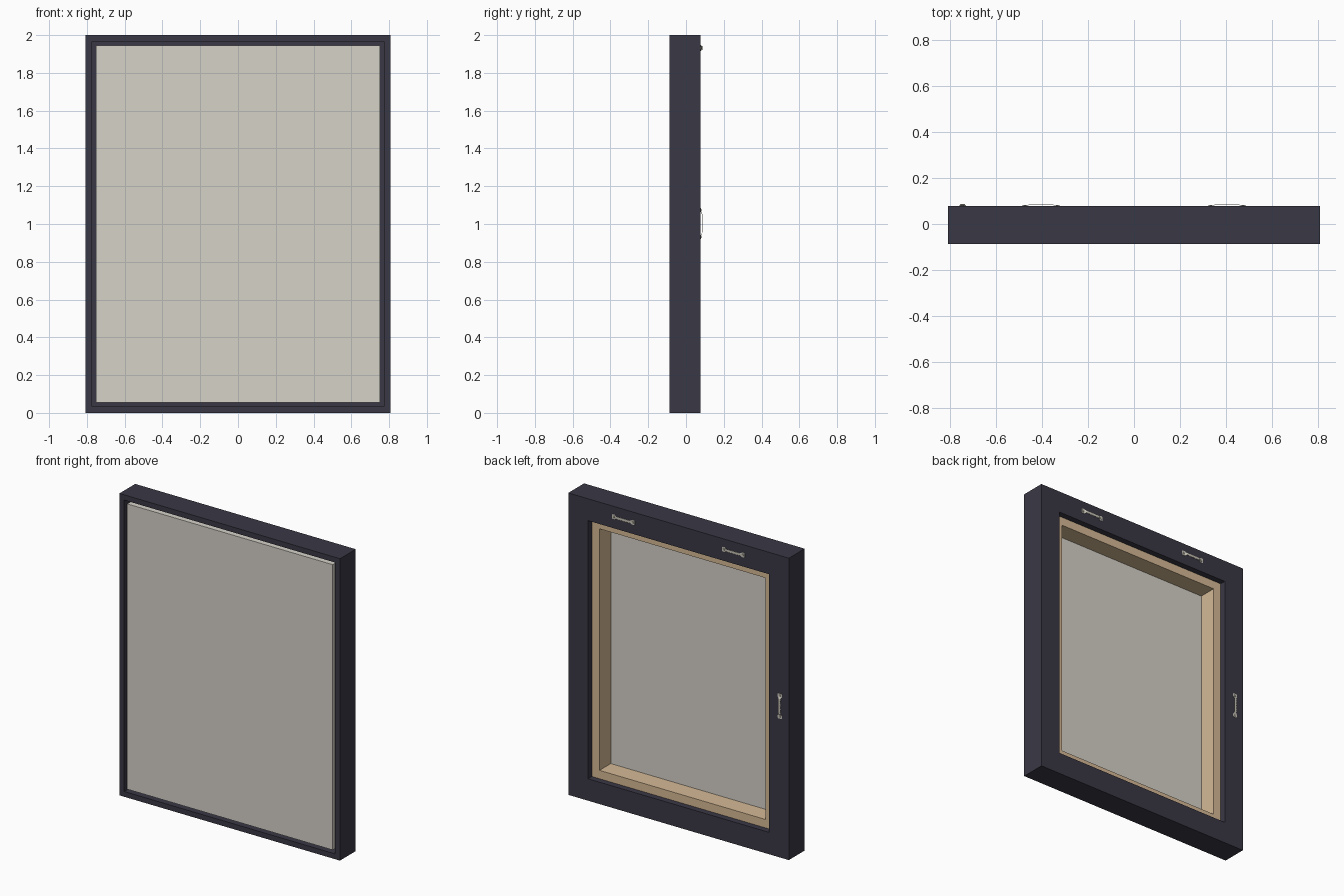
import bpy, bmesh, math
from mathutils import Matrix

if "Cube" in bpy.data.objects:
    bpy.data.objects.remove(bpy.data.objects["Cube"])

W, H = 0.808, 1.0            # half width and half height of the frame
FRONT, BACK = -0.087, 0.078  # frame depth


def srgb(r, g, b):
    lin = [((c / 255 + 0.055) / 1.055) ** 2.4 for c in (r, g, b)]
    return (*lin, 1)


def material(name, col):
    m = bpy.data.materials.new(name)
    m.diffuse_color = srgb(*col)
    m.use_nodes = True
    m.node_tree.nodes["Principled BSDF"].inputs["Base Color"].default_value = m.diffuse_color
    return m


dark = material("dark frame paint", (58, 56, 69))
cloth = material("canvas cloth", (214, 210, 201))
wood = material("pale wood", (214, 186, 150))
metal = material("hanger metal", (200, 196, 184))


def finish(name, bm, mat):
    bmesh.ops.recalc_face_normals(bm, faces=bm.faces)
    me = bpy.data.meshes.new(name)
    bm.to_mesh(me)
    bm.free()
    me.materials.append(mat)
    ob = bpy.data.objects.new(name, me)
    bpy.context.collection.objects.link(ob)
    return ob


def ring(name, profile, mat):
    """Sweep a closed (inset, y) profile round the rectangle with mitred corners."""
    bm = bmesh.new()
    rows = []
    for sx, sz in ((-1, -1), (1, -1), (1, 1), (-1, 1)):
        rows.append([bm.verts.new((sx * (W - i), y, H + sz * (H - i))) for i, y in profile])
    n = len(profile)
    for k in range(4):
        a, b = rows[k], rows[(k + 1) % 4]
        for j in range(n):
            bm.faces.new((a[j], a[(j + 1) % n], b[(j + 1) % n], b[j]))
    return finish(name, bm, mat)


def box(name, x, y, z, mat):
    bm = bmesh.new()
    bmesh.ops.create_cube(bm, size=1)
    for v in bm.verts:
        v.co = [r[0] + (c + 0.5) * (r[1] - r[0]) for c, r in zip(v.co, (x, y, z))]
    return finish(name, bm, mat)


# L-shaped floating frame: thin outer lip and wide back flange
ring("floater_frame", [(0, FRONT), (0.035, FRONT), (0.035, 0.038), (0.145, 0.038),
                       (0.145, BACK), (0, BACK)], dark)

# wooden stretcher bars behind the canvas
ring("stretcher_bars", [(0.058, -0.081), (0.2, -0.081), (0.2, 0.037), (0.058, 0.037)], wood)

# canvas front and the cloth wrapped round the sides
G = 0.055
box("canvas_front", (-W + G, W - G), (-0.085, -0.081), (G, 2 * H - G), cloth)
ring("canvas_wrap", [(G, -0.081), (0.058, -0.081), (0.058, 0.037), (G, 0.037)], cloth)


def hanger(name, x, z, turn):
    """Sawtooth hanger: flat nailed tabs, raised toothed bridge."""
    place = Matrix.Translation((x, BACK, z)) @ Matrix.Rotation(turn, 4, 'Y')
    bm = bmesh.new()
    # stations: position, lift, upper and lower edge
    half = [(-0.083, 0, 0.012, -0.012), (-0.078, 0, 0.016, -0.016),
            (-0.062, 0, 0.016, -0.016), (-0.057, 0.002, 0.010, -0.010)]
    teeth = [(-0.048 + 0.006 * i, 0.0065, 0.010, -0.012 if i % 2 else -0.006)
             for i in range(17)]
    stations = half + teeth + [(-u, l, a, b) for u, l, a, b in reversed(half)]
    prev = None
    for u, lift, top, low in stations:
        quad = [bm.verts.new((u, lift + dy, e)) for dy, e in
                ((0, low), (0.002, low), (0.002, top), (0, top))]
        if prev:
            for j in range(4):
                k = (j + 1) % 4
                bm.faces.new((prev[j], prev[k], quad[k], quad[j]))
        else:
            bm.faces.new(quad)
        prev = quad
    bm.faces.new(prev)
    # nail heads
    for s in (-1, 1):
        bmesh.ops.create_cone(bm, cap_ends=True, segments=12, radius1=0.007, radius2=0.005,
                              depth=0.004, matrix=Matrix.Translation((s * 0.07, 0.003, 0))
                              @ Matrix.Rotation(-math.pi / 2, 4, 'X'))
    bm.transform(place)
    return finish(name, bm, metal)


hanger("top_hanger_left", -0.403, 1.932, 0)
hanger("top_hanger_right", 0.403, 1.932, 0)
hanger("side_hanger", -0.744, 1.003, math.pi / 2)
